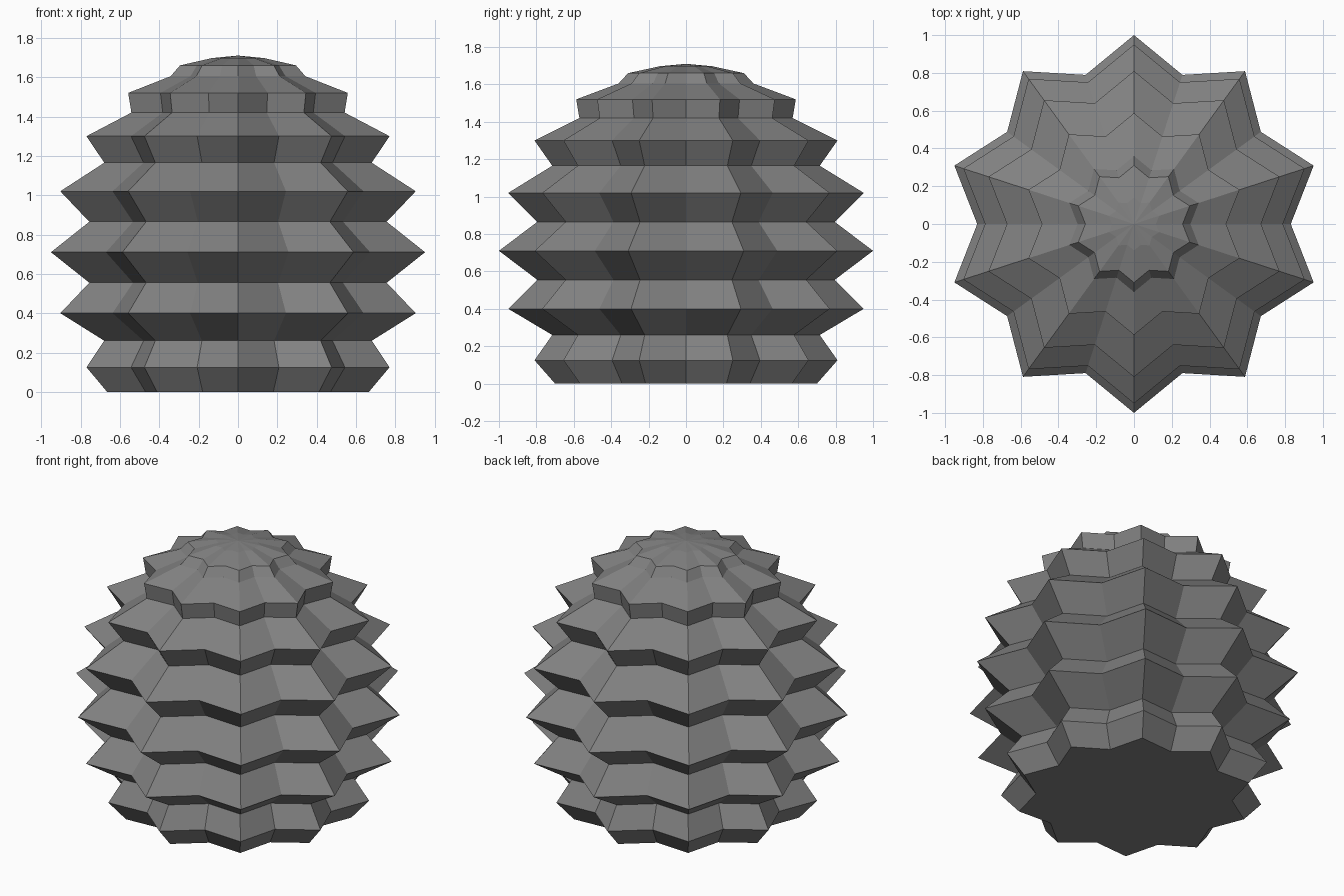
import bpy, bmesh, math

if "Cube" in bpy.data.objects:
    bpy.data.objects.remove(bpy.data.objects["Cube"])

POINTS = 10          # star points round the body
VALLEY = 0.83        # valley radius relative to tip radius

# (tip radius, height) of each star ring, bottom to top
PROFILE = [(0.70, 0.0), (0.81, 0.125), (0.715, 0.26), (0.95, 0.40),
           (0.795, 0.555), (1.0, 0.71), (0.795, 0.865), (0.95, 1.02),
           (0.715, 1.165), (0.81, 1.30), (0.57, 1.42), (0.587, 1.52),
           (0.36, 1.605), (0.31, 1.66), (0.14, 1.697)]
TOP = 1.71

grey = bpy.data.materials.new("grey")
grey.diffuse_color = (0.22, 0.22, 0.22, 1)
grey.use_nodes = True
grey.node_tree.nodes["Principled BSDF"].inputs["Base Color"].default_value = grey.diffuse_color

bm = bmesh.new()


def star_ring(radius, z):
    verts = []
    for i in range(POINTS * 2):
        a = math.pi / 2 + i * math.pi / POINTS
        r = radius * (VALLEY if i % 2 else 1)
        verts.append(bm.verts.new((r * math.cos(a), r * math.sin(a), z)))
    return verts


# Ribbed star-shaped wall
rings = [star_ring(r, z) for r, z in PROFILE]
n = POINTS * 2
for low, high in zip(rings, rings[1:]):
    for i in range(n):
        j = (i + 1) % n
        bm.faces.new((low[i], low[j], high[j], high[i]))

# Flat base and shallow pointed crown
bm.faces.new(rings[0][::-1])
apex = bm.verts.new((0, 0, TOP))
for i in range(n):
    bm.faces.new((rings[-1][i], rings[-1][(i + 1) % n], apex))

mesh = bpy.data.meshes.new("ribbed_star_body")
bm.to_mesh(mesh)
bm.free()
mesh.materials.append(grey)
body = bpy.data.objects.new("ribbed_star_body", mesh)
bpy.context.collection.objects.link(body)
